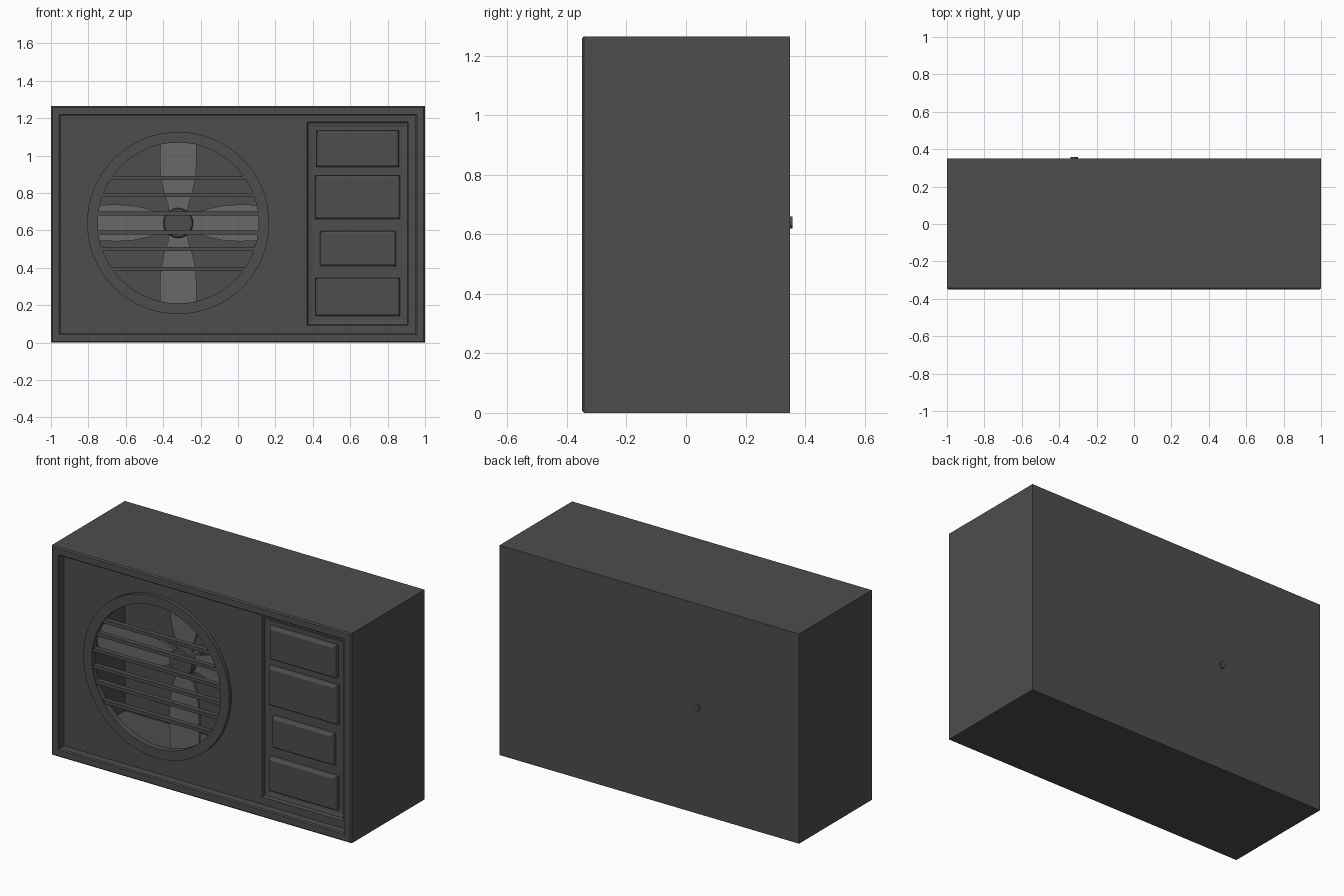
import bpy, bmesh, math
from mathutils import Vector, Matrix

if "Cube" in bpy.data.objects:
    bpy.data.objects.remove(bpy.data.objects["Cube"])

FAN = Vector((-0.32, 0, 0.64))       # fan axis position
HOLE_R, PANEL_Y = 0.43, -0.30


def material(name, v):
    m = bpy.data.materials.new(name)
    m.diffuse_color = (v, v, v, 1)
    m.use_nodes = True
    m.node_tree.nodes["Principled BSDF"].inputs["Base Color"].default_value = m.diffuse_color
    return m


DARK, LIGHT = material("dark_grey", 0.075), material("mid_grey", 0.14)


def finish(bm, name, mat=DARK, smooth=False, recalc=True):
    bmesh.ops.remove_doubles(bm, verts=bm.verts, dist=1e-5)
    if recalc:
        bmesh.ops.recalc_face_normals(bm, faces=bm.faces)
    me = bpy.data.meshes.new(name)
    bm.to_mesh(me)
    bm.free()
    ob = bpy.data.objects.new(name, me)
    bpy.context.collection.objects.link(ob)
    me.materials.append(mat)
    if smooth:
        bpy.ops.object.select_all(action='DESELECT')
        ob.select_set(True)
        bpy.context.view_layer.objects.active = ob
        bpy.ops.object.shade_smooth_by_angle(angle=math.radians(30))
    return ob


def rect_loft(name, rect, steps, cap_start=False, cap_end=False):
    """Skin inset copies of rect (x0, x1, z0, z1); steps are (inset, y)."""
    bm = bmesh.new()
    x0, x1, z0, z1 = rect
    loops = []
    for i, y in steps:
        loops.append([bm.verts.new(p) for p in (
            (x0 + i, y, z0 + i), (x1 - i, y, z0 + i),
            (x1 - i, y, z1 - i), (x0 + i, y, z1 - i))])
    for a, b in zip(loops, loops[1:]):
        for k in range(4):
            n = (k + 1) % 4
            bm.faces.new((a[k], a[n], b[n], b[k]))
    if cap_start:
        bm.faces.new(loops[0][::-1])
    if cap_end:
        bm.faces.new(loops[-1])
    # first wall faces outward, so the loft is already consistently wound
    return finish(bm, name, recalc=False)


def lathe(name, profile, segs=64, mat=DARK):
    """Revolve (radius, y) points around the fan axis."""
    bm = bmesh.new()
    vs = [bm.verts.new(FAN + Vector((r, y, 0))) for r, y in profile]
    es = [bm.edges.new(p) for p in zip(vs, vs[1:])]
    bmesh.ops.spin(bm, geom=vs + es, cent=FAN, axis=(0, 1, 0),
                   angle=math.tau, steps=segs, use_merge=True)
    return finish(bm, name, mat, smooth=True)


# Casing: thin box with a softened front rim and the wall of the recess
rect_loft("casing", (-1, 1, 0, 1.265),
          [(0, 0.35), (0, -0.343), (0.007, -0.35), (0.044, -0.35),
           (0.05, -0.344), (0.05, PANEL_Y)], cap_start=True)

# Front panel with the fan opening and the control opening
bm = bmesh.new()
outlines = [[(-0.95, 0.05), (0.95, 0.05), (0.95, 1.215), (-0.95, 1.215)],
            [(0.37, 0.094), (0.91, 0.094), (0.91, 1.18), (0.37, 1.18)],
            [(FAN.x + (HOLE_R + 0.02) * math.cos(a), FAN.z + (HOLE_R + 0.02) * math.sin(a))
             for a in (math.tau * k / 64 for k in range(64))]]
for pts in outlines:
    vs = [bm.verts.new((x, PANEL_Y, z)) for x, z in pts]
    for k, v in enumerate(vs):
        bm.edges.new((v, vs[(k + 1) % len(vs)]))
bmesh.ops.triangle_fill(bm, edges=bm.edges[:], use_beauty=True, normal=(0, -1, 0))
finish(bm, "front_panel", recalc=False)

# Sunken control tray
rect_loft("control_tray", (0.37, 0.91, 0.094, 1.18),
          [(0, PANEL_Y), (0.004, -0.278), (0.026, -0.272)], cap_end=True)

# Raised control blocks with chamfered edges
for n, rect in enumerate([(0.42, 0.86, 0.938, 1.134), (0.413, 0.867, 0.66, 0.893),
                          (0.438, 0.845, 0.409, 0.596), (0.415, 0.865, 0.142, 0.345)]):
    rect_loft(f"control_block_{n + 1}", rect,
              [(0, -0.27), (0, -0.293), (0.004, -0.301), (0.012, -0.306)], cap_end=True)

# Ring around the fan opening
lathe("fan_ring", [(0.487, -0.295), (0.487, -0.322), (HOLE_R, -0.322),
                   (HOLE_R, -0.285), (0.487, -0.285), (0.487, -0.295)])

# Grille slats, cut to the width of the round opening
for n, z in enumerate((0.88, 0.79, 0.69, 0.59, 0.50, 0.395)):
    half = math.sqrt((HOLE_R + 0.01) ** 2 - (z - FAN.z) ** 2)
    bm = bmesh.new()
    bmesh.ops.create_cube(bm, size=1, matrix=Matrix.Translation((FAN.x, -0.302, z))
                          @ Matrix.Diagonal((2 * half, 0.03, 0.021, 1)))
    finish(bm, f"grille_slat_{n + 1}")

# Hub with the axle running back through the rear wall
lathe("fan_hub", [(0, -0.09), (0.074, -0.09), (0.08, -0.084), (0.08, 0.0),
                  (0.02, 0.0), (0.02, 0.357), (0, 0.357)], 32)

# Four paddle blades
half_outline = [(0.05, 0.05), (0.10, 0.055), (0.17, 0.078), (0.24, 0.093),
                (0.32, 0.098), (0.54, 0.096), (0.57, 0.08), (0.58, 0.04)]
for n in range(4):
    bm = bmesh.new()
    pts = [(w, r) for r, w in half_outline] + [(-w, r) for r, w in half_outline[::-1]]
    face = bm.faces.new([bm.verts.new((w, -0.055, r)) for w, r in pts])
    top = bmesh.ops.extrude_face_region(bm, geom=[face], use_keep_orig=True)["geom"]
    bmesh.ops.translate(bm, vec=(0, 0.015, 0),
                        verts=[g for g in top if isinstance(g, bmesh.types.BMVert)])
    bm.transform(Matrix.Translation(FAN) @ Matrix.Rotation(n * math.pi / 2, 4, 'Y'))
    finish(bm, f"fan_blade_{n + 1}", LIGHT)
